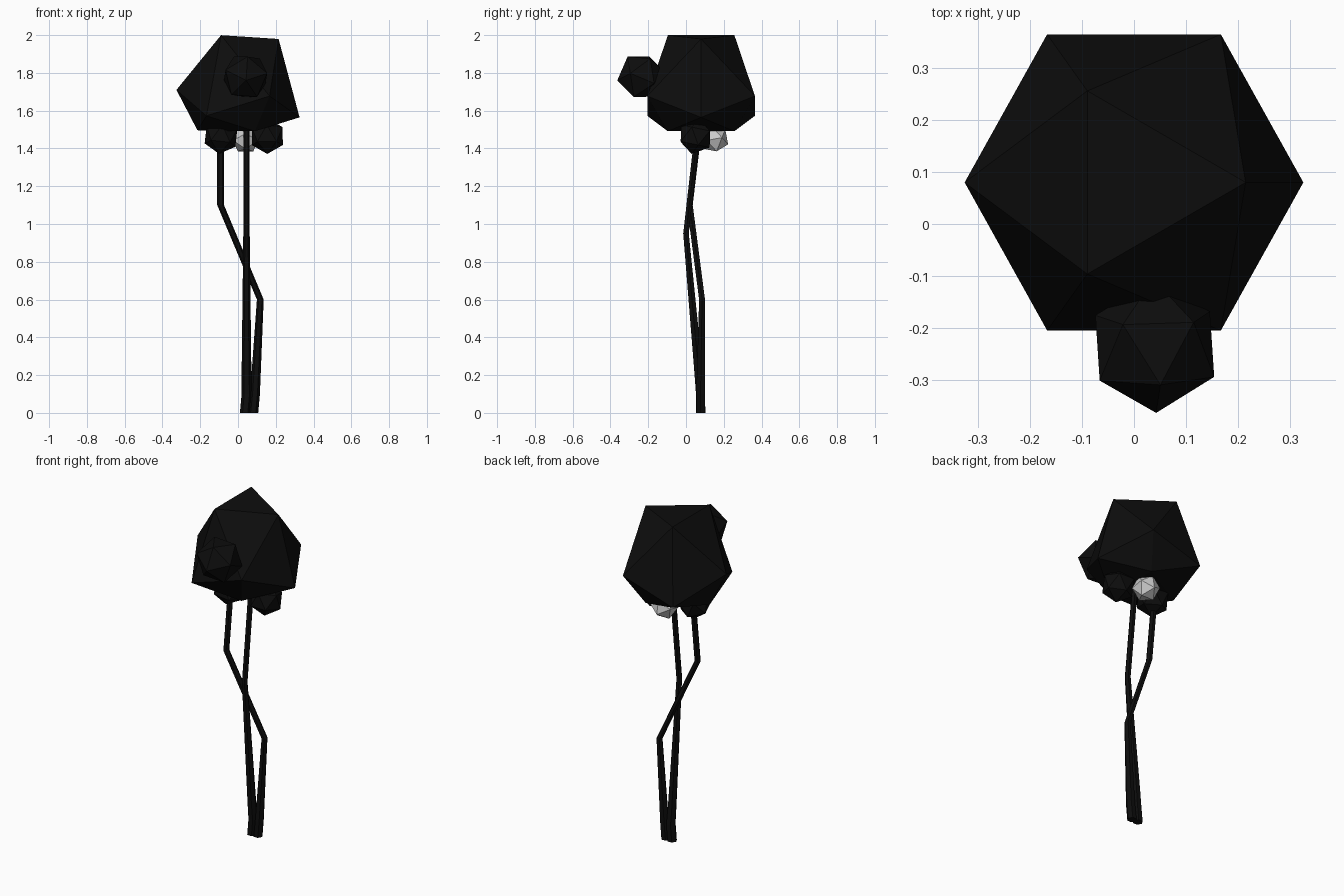
import bpy, bmesh
from math import sin, cos, tau, sqrt
from mathutils import Vector

if "Cube" in bpy.data.objects:
    bpy.data.objects.remove(bpy.data.objects["Cube"])

dark = bpy.data.materials.new("dark")
dark.diffuse_color = (0.004, 0.004, 0.004, 1)
dark.use_nodes = True
dark.node_tree.nodes["Principled BSDF"].inputs["Base Color"].default_value = dark.diffuse_color


def finish(name, bm, mat):
    bmesh.ops.recalc_face_normals(bm, faces=bm.faces)
    me = bpy.data.meshes.new(name)
    bm.to_mesh(me)
    bm.free()
    ob = bpy.data.objects.new(name, me)
    bpy.context.collection.objects.link(ob)
    if mat:
        me.materials.append(mat)
    return ob


def ico(name, center, r, pole, toward, mat=dark, up=1.0, down=1.0):
    """Icosahedron with one vertex along pole and a neighbour leaning toward."""
    w = Vector(pole).normalized()
    u = Vector(toward)
    u = (u - w * u.dot(w)).normalized()
    v = w.cross(u)
    half = [w] + [(w + 2 * (u * cos(k * tau / 5) + v * sin(k * tau / 5))) / sqrt(5)
                  for k in range(5)]
    bm = bmesh.new()
    for p in half + [-p for p in half]:
        q = p * r
        q.z *= up if q.z > 0 else down
        bm.verts.new(q + Vector(center))
    bmesh.ops.convex_hull(bm, input=bm.verts)
    return finish(name, bm, mat)


def stem(name, path, sides=6):
    """Tapered tube through (x, y, z, radius) points, with level rings."""
    bm = bmesh.new()
    rings = [[bm.verts.new((x + r * cos(k * tau / sides), y + r * sin(k * tau / sides), z))
              for k in range(sides)] for x, y, z, r in path]
    for a, b in zip(rings, rings[1:]):
        for k in range(sides):
            j = (k + 1) % sides
            bm.faces.new((a[k], a[j], b[j], b[k]))
    bm.faces.new(rings[0])
    bm.faces.new(rings[-1])
    return finish(name, bm, dark)


# Crown: tall upper half, flattened underside
ico("crown", (0, 0.08, 1.594), 0.335, (0.215, 0, 0.257), (0.326, 0, -0.077),
    up=1.5, down=0.38)

# Small leaf clumps
ico("front_clump", (0.04, -0.235, 1.78), 0.13, (0.02, -0.99, -0.15), (0.08, 0, 1))
ico("left_clump", (-0.09, 0.05, 1.465), 0.096, (-0.1, -0.2, -0.9), (-1, 0.3, 0))
ico("right_clump", (0.155, 0.05, 1.465), 0.096, (0, -0.2, -0.95), (1, 0.3, 0))
ico("pale_clump", (0.04, 0.15, 1.45), 0.078, (0, 0.9, -0.35), (0, 0.3, 1), mat=None)

# Two crossing stems
stem("straight_stem", [(0.045, 0.065, 1.52, 0.017), (0.045, 0.0, 0.95, 0.017),
                       (0.045, 0.068, 0.2, 0.026), (0.047, 0.077, 0.1, 0.028),
                       (0.038, 0.078, 0.0, 0.028)])
stem("bent_stem", [(-0.092, 0.068, 1.5, 0.018), (-0.092, 0.02, 1.1, 0.018),
                   (0.118, 0.085, 0.6, 0.018), (0.09, 0.077, 0.1, 0.026),
                   (0.08, 0.078, 0.0, 0.027)])
